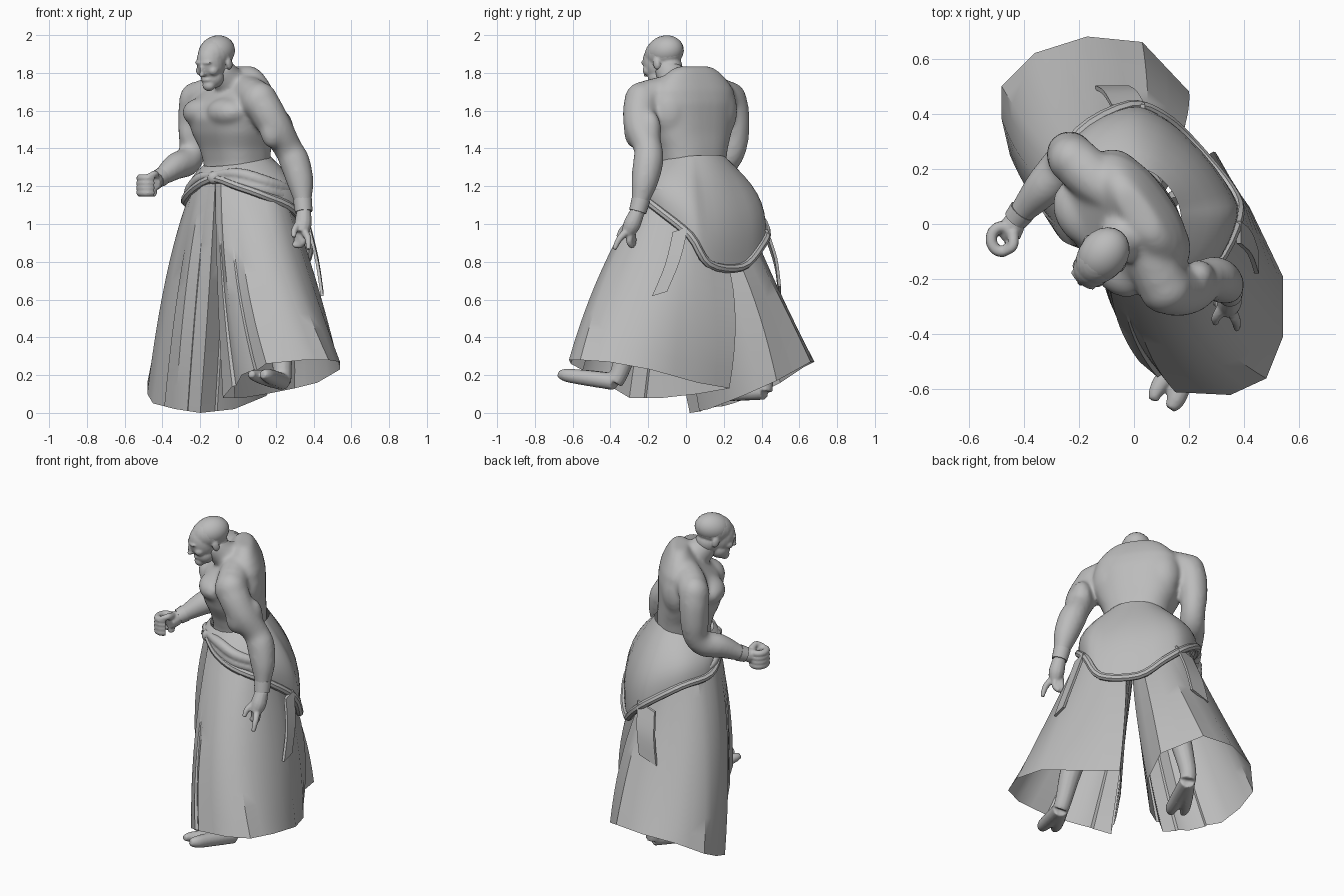
import bpy, bmesh, math
from mathutils import Vector, Matrix

if "Cube" in bpy.data.objects:
    bpy.data.objects.remove(bpy.data.objects["Cube"])

grey = bpy.data.materials.new("plain grey")
grey.use_nodes = True
grey.diffuse_color = (0.5, 0.5, 0.5, 1)
grey.node_tree.nodes["Principled BSDF"].inputs["Base Color"].default_value = (0.5, 0.5, 0.5, 1)


def finish(bm, name, voxel=0, angle=40, soften=4):
    bmesh.ops.recalc_face_normals(bm, faces=bm.faces)
    mesh = bpy.data.meshes.new(name)
    bm.to_mesh(mesh)
    bm.free()
    mesh.materials.append(grey)
    ob = bpy.data.objects.new(name, mesh)
    bpy.context.collection.objects.link(ob)
    bpy.ops.object.select_all(action='DESELECT')
    ob.select_set(True)
    bpy.context.view_layer.objects.active = ob
    bpy.ops.object.shade_smooth_by_angle(angle=math.radians(angle))
    if voxel:
        fuse = ob.modifiers.new("fuse", 'REMESH')
        fuse.mode, fuse.voxel_size, fuse.use_smooth_shade = 'VOXEL', voxel, True
        soft = ob.modifiers.new("soften", 'SMOOTH')
        soft.factor, soft.iterations = 0.5, soften


def spline(pts, steps, closed=False):
    pts = [Vector(p) for p in pts]
    n, out = len(pts), []
    at = (lambda i: pts[i % n]) if closed else (lambda i: pts[max(0, min(n - 1, i))])
    for i in range(n if closed else n - 1):
        a, b, c, d = (at(i + k) for k in (-1, 0, 1, 2))
        for s in range(steps):
            t = s / steps
            out.append(b + (c - a) * t / 2 + (a * 2 - b * 5 + c * 4 - d) * t * t / 2
                       + (b * 3 - a - c * 3 + d) * t ** 3 / 2)
    return out if closed else out + [pts[-1]]


def loft(bm, rings, caps=True, wrap=False):
    loops = [[bm.verts.new(p) for p in r] for r in rings]
    n = len(loops[0])
    for a, b in zip(loops, loops[1:] + (loops[:1] if wrap else [])):
        for i in range(n):
            j = (i + 1) % n
            bm.faces.new((a[i], a[j], b[j], b[i]))
    if caps and not wrap:
        bm.faces.new(loops[0])
        bm.faces.new(loops[-1])


def tube(bm, pts, steps=5, n=12, closed=False):
    """Sweep a circle through (x, y, z, radius) points."""
    path = spline(pts, steps, closed)
    rings, side = [], None
    for i, p in enumerate(path):
        q = path[(i + 1) % len(path)] if closed else path[min(i + 1, len(path) - 1)]
        o = path[i - 1] if closed else path[max(i - 1, 0)]
        d = (q - o).xyz.normalized()
        side = d.orthogonal() if side is None else side - d * side.dot(d)
        side.normalize()
        up = d.cross(side)
        rings.append([p.xyz + (side * math.cos(k * math.tau / n) + up * math.sin(k * math.tau / n)) * p.w
                      for k in range(n)])
    loft(bm, rings, wrap=closed)


def blob(bm, frame, pos, size):
    m = frame @ Matrix.Translation(pos) @ Matrix.Diagonal((*size, 1))
    bmesh.ops.create_uvsphere(bm, u_segments=20, v_segments=14, radius=1, matrix=m)


# Chest frame: local x is the figure's left, local -y its front
chest = Matrix.Translation((-0.03, 0.01, 0)) @ Matrix.Rotation(math.radians(-54.8), 4, 'Z')


def oval(z, back, wide, deep, n=40):
    """Slightly boxy cross-section of the trunk."""
    soft = lambda v: math.copysign(abs(v) ** .8, v)
    return [chest @ Vector((wide * soft(math.cos(k * math.tau / n)), back + deep * soft(math.sin(k * math.tau / n)), z))
            for k in range(n)]


# Torso and arms, fused into one skin
bm = bmesh.new()
loft(bm, [oval(*r) for r in ((1.2, .03, .18, .15), (1.32, .03, .183, .155), (1.4, .02, .2, .165),
                             (1.48, .0, .235, .18), (1.56, -.01, .255, .19), (1.64, .005, .26, .175),
                             (1.71, .035, .245, .13), (1.765, .05, .2, .09), (1.81, .055, .15, .06),
                             (1.835, .055, .1, .04))])
for s in (-1, 1):
    blob(bm, chest, (s * .11, -.11, 1.59), (.135, .1, .08))
    blob(bm, chest, (s * .14, .06, 1.6), (.12, .1, .16))
tube(bm, [(.03, .02, 1.7, .1), (-.05, -.06, 1.76, .085), (-.1, -.11, 1.84, .066)])
# left arm
blob(bm, Matrix(), (.115, -.235, 1.65), (.098, .093, .103))
tube(bm, [(.02, -.03, 1.73, .07), (.07, -.14, 1.69, .09), (.12, -.23, 1.645, .095), (.195, -.24, 1.52, .09),
          (.265, -.2, 1.4, .077), (.3, -.2, 1.33, .082), (.33, -.22, 1.22, .072), (.345, -.245, 1.11, .046),
          (.348, -.26, 1.04, .04)])
blob(bm, Matrix(), (.18, -.275, 1.5), (.065, .055, .1))
blob(bm, Matrix(), (.235, -.19, 1.5), (.06, .06, .1))
# right arm
blob(bm, Matrix(), (-.225, .235, 1.65), (.088, .088, .103))
tube(bm, [(-.05, .09, 1.73, .07), (-.14, .16, 1.69, .09), (-.22, .235, 1.645, .09), (-.235, .255, 1.5, .083),
          (-.24, .245, 1.39, .073), (-.27, .2, 1.33, .077), (-.33, .13, 1.305, .072), (-.41, .04, 1.245, .047),
          (-.44, .0, 1.225, .04)])
blob(bm, Matrix(), (-.255, .23, 1.49), (.06, .055, .1))
finish(bm, "torso_and_arms", .011, soften=20)

# Head, local -y is the face
skull = (Matrix.Translation((-.121, -.123, 1.87)) @ Matrix.Rotation(math.radians(-39), 4, 'Z')
         @ Matrix.Rotation(math.radians(14), 4, 'X'))
bm = bmesh.new()
for pos, size in (((0, .015, .03), (.086, .112, .088)), ((0, -.04, -.01), (.073, .08, .1)),
                  ((0, -.045, -.085), (.063, .06, .06)), ((0, -.085, -.12), (.036, .03, .03)),
                  ((0, -.118, -.03), (.012, .018, .035)), ((0, -.128, -.05), (.016, .016, .012)),
                  ((0, -.104, .01), (.055, .018, .012)), ((0, -.1, -.085), (.028, .013, .01)),
                  ((0, .03, -.05), (.07, .075, .07))):
    blob(bm, skull, pos, size)
for s in (-1, 1):
    blob(bm, skull, (s * .08, .015, -.025), (.012, .022, .033))
    blob(bm, skull, (s * .043, -.078, -.04), (.026, .03, .027))
finish(bm, "head", .006, soften=6)
bm = bmesh.new()
blob(bm, skull, (0, .026, .038), (.088, .107, .084))
finish(bm, "cropped_hair")

# Left hand with a pointing finger
bm = bmesh.new()
tube(bm, [(.348, -.255, 1.07, .038), (.345, -.285, 1.0, .046), (.335, -.31, .95, .035)])
tube(bm, [(.345, -.3, .97, .022), (.37, -.35, .925, .018), (.373, -.38, .865, .012)])
for i in range(3):
    x = .345 - i * .016
    tube(bm, [(x, -.29, .97, .022), (x, -.3 + i * .01, .91, .018), (x - .02, -.285, .88, .014)])
tube(bm, [(.33, -.29, 1.01, .022), (.3, -.335, .97, .018), (.295, -.36, .93, .012)])
finish(bm, "left_hand", .006)

# Right hand, curled into a loose fist
bm = bmesh.new()
tube(bm, [(-.425, .02, 1.235, .038), (-.445, -.02, 1.22, .045), (-.445, -.055, 1.21, .034)])
for i in range(4):
    z = 1.165 + i * .026
    tube(bm, [(-.48 + .038 * math.cos(a), -.055 + .045 * math.sin(a), z, .021)
              for a in [.3 + k * .75 for k in range(8)]], 3)
tube(bm, [(-.44, -.03, 1.25, .022), (-.44, -.08, 1.265, .019), (-.475, -.105, 1.25, .015)])
finish(bm, "right_hand", .006)

# Cuffs
for name, ends in (("left_cuff", ((.342, -.238, 1.13, .05), (.348, -.256, 1.065, .046))),
                   ("right_cuff", ((-.405, .047, 1.25, .05), (-.43, .015, 1.233, .045)))):
    bm = bmesh.new()
    tube(bm, ends, 3, 16)
    finish(bm, name)

# Wide split trousers: each leg runs through a hip, knee and hem outline
left_rings = (
    ((-.12, -.12, 1.24), (-.09, -.17, 1.22), (0, -.21, 1.18), (.08, -.23, 1.15), (.18, -.22, 1.15), (.25, -.15, 1.15),
     (.26, -.05, 1.15), (.24, .03, 1.1), (.16, .1, 1.05), (.08, .08, 1.1), (-.02, -.02, 1.1)),
    ((-.11, -.21, .7), (-.06, -.35, .7), (.04, -.43, .73), (.18, -.45, .75), (.29, -.41, .75), (.37, -.29, .75),
     (.405, -.11, .73), (.37, .05, .72), (.27, .25, .66), (.13, .1, .7), (0, -.06, .7)),
    ((-.08, -.3, .08), (.02, -.5, .2), (.15, -.61, .26), (.35, -.62, .28), (.48, -.56, .28), (.54, -.41, .27),
     (.54, -.19, .23), (.42, .06, .16), (.3, .23, .13), (.15, .06, .1), (.03, -.12, .08)))
right_rings = (
    ((-.12, -.12, 1.24), (-.18, -.07, 1.23), (-.24, .03, 1.18), (-.26, .13, 1.15), (-.23, .22, 1.15), (-.16, .28, 1.1),
     (-.05, .3, 1.1), (.04, .25, 1.05), (.1, .15, 1.05), (.07, .08, 1.1), (-.02, -.02, 1.1)),
    ((-.15, -.1, .7), (-.27, -.05, .7), (-.35, .08, .7), (-.385, .21, .7), (-.36, .33, .7), (-.27, .42, .7),
     (-.1, .47, .7), (.05, .45, .7), (.18, .34, .66), (.14, .17, .7), (0, .03, .7)),
    ((-.2, .02, .0), (-.33, .1, .02), (-.45, .25, .05), (-.48, .38, .1), (-.48, .5, .16), (-.36, .62, .24),
     (-.17, .68, .27), (.03, .66, .27), (.2, .48, .17), (.15, .3, .09), (-.02, .12, .02)))
for name, (hip, knee, hem) in (("left_trouser_leg", left_rings), ("right_trouser_leg", right_rings)):
    rings = []
    for s in range(13):
        t = s / 12
        ring = [Vector(a) * (1 - t) * (1 - 2 * t) + Vector(b) * 4 * t * (1 - t) + Vector(c) * t * (2 * t - 1)
                for a, b, c in zip(hip, knee, hem)]
        mid = sum(ring, Vector()) / len(ring)
        mid.z = ring[0].z
        out = []
        for i, p in enumerate(ring):
            q = ring[(i + 1) % len(ring)]
            # knife pleats across the front, plain cloth elsewhere
            fold = .05 * t if i in (0, 1, 10) else 0
            out += [p, p.lerp(q, .5), p.lerp(q, .55).lerp(mid, fold)]
        rings.append(out)
    bm = bmesh.new()
    loft(bm, rings, caps=False)
    finish(bm, name, angle=35)

# Robe top tied round the hips, longest at the back
hem = [(-.13, -.12, 1.24), (0, -.215, 1.2), (.14, -.235, 1.15), (.29, -.15, 1.08), (.375, .02, .94), (.35, .12, .79),
       (.21, .29, .77), (.1, .39, .87), (-.02, .425, .97), (-.2, .33, 1.09), (-.28, .16, 1.12), (-.23, 0, 1.19)]
edge = spline(hem, 4, True)
centre = Vector((0, .03, 0))
rings = []
for s in range(9):
    t, ring = s / 8, []
    for p in edge:
        d = chest.to_3x3().inverted() @ (p - centre)
        a = math.atan2(d.y / .17, d.x / .19)
        top = chest @ Vector((.19 * math.cos(a), .03 + .17 * math.sin(a), 1.335 + .03 * math.sin(a)))
        puff = (p - centre).xy.normalized().to_3d() * (.045 + .025 * math.sin(a)) * math.sin(math.pi * t)
        ring.append(top.lerp(p, t) + puff)
    rings.append(ring)
bm = bmesh.new()
loft(bm, rings, caps=False)
finish(bm, "hip_robe")
bm = bmesh.new()
tube(bm, [(*p, .023) for p in hem], 4, 8, True)
finish(bm, "robe_hem")

# Rolled sash folds and the front knot
bm = bmesh.new()
for drop in (0, .045):
    tube(bm, [(-.13, -.12, 1.26 - drop / 2, .02), (0, -.195, 1.265 - drop, .032), (.14, -.215, 1.225 - drop, .034),
              (.265, -.13, 1.18 - drop, .026), (.31, .0, 1.12 - drop, .008)], 5, 10)
tube(bm, [(-.13, -.12, 1.26, .02), (-.205, -.02, 1.24, .03), (-.26, .1, 1.17, .028), (-.25, .2, 1.14, .008)], 5, 10)
blob(bm, Matrix(), (-.13, -.125, 1.245), (.033, .03, .035))
finish(bm, "sash_folds", .008)

# Loose cloth ends hanging from the robe
for name, path, half in (("left_cloth_end", ((.38, -.03, .97), (.42, -.07, .8), (.445, -.14, .63)), (.0, .04, .012)),
                         ("right_cloth_end", ((-.02, .425, .95), (-.05, .475, .8), (-.08, .495, .65)), (.06, .0, .02))):
    bm = bmesh.new()
    side = Vector(half)
    thick = Vector((side.y, -side.x, 0)).normalized() * .008
    loft(bm, [[p + side + thick, p - side + thick, p - side - thick, p + side - thick] for p in spline(path, 4)])
    finish(bm, name)

# Legs and split-toed feet
for name, shin, heel, toe in (
        ("left_foot", ((.15, -.12, .8, .1), (.22, -.27, .45, .07), (.235, -.35, .22, .05)), (.235, -.38, .165), (.1, -.655, .205)),
        ("right_foot", ((.0, .26, .8, .1), (-.03, .36, .45, .07), (-.06, .41, .19, .05)), (-.06, .41, .115), (-.23, .11, .095))):
    bm = bmesh.new()
    heel, toe = Vector(heel), Vector(toe)
    side = (toe - heel).cross(Vector((0, 0, 1))).normalized()
    tube(bm, [*shin, (*heel, .048)])
    for s, r in ((-1, .036), (1, .03)):
        tube(bm, [(*heel, .046), (*(heel.lerp(toe, .5) + side * s * .022), .042),
                  (*(heel.lerp(toe, .85) + side * s * .038), r), (*(toe + side * s * .034), r * .6)])
    finish(bm, name, .008)
